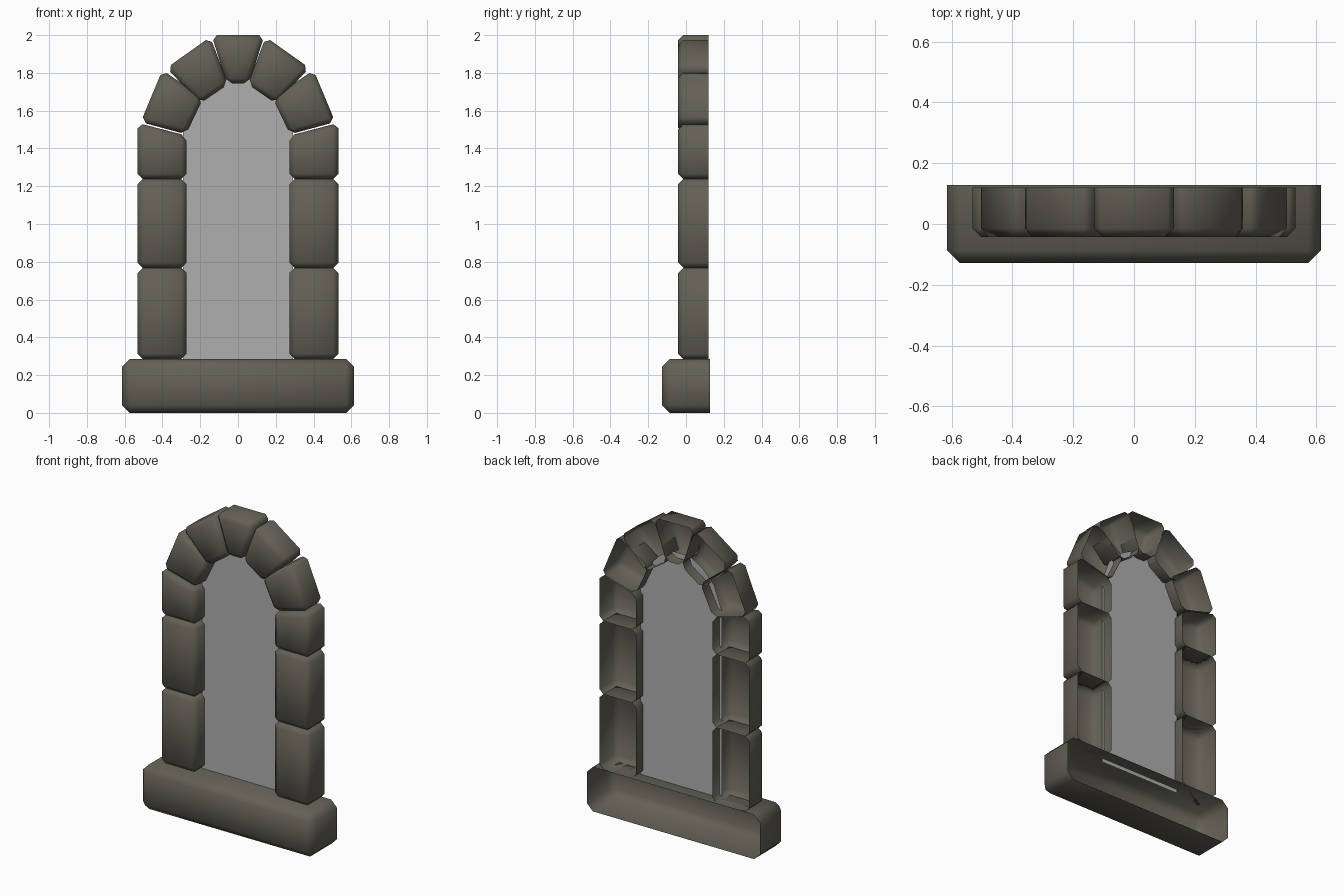
import bpy, bmesh

if "Cube" in bpy.data.objects:
    bpy.data.objects.remove(bpy.data.objects["Cube"])


def material(name, rgb):
    m = bpy.data.materials.new(name)
    m.diffuse_color = (*rgb, 1)
    m.use_nodes = True
    m.node_tree.nodes["Principled BSDF"].inputs["Base Color"].default_value = m.diffuse_color
    return m


stone = material("grey_brown_stone", (0.125, 0.117, 0.092))
pane = material("light_grey_pane", (0.43, 0.43, 0.43))


def finish(bm, name, mat, smooth=True):
    me = bpy.data.meshes.new(name)
    for f in bm.faces:
        f.smooth = smooth
    bm.to_mesh(me)
    bm.free()
    me.materials.append(mat)
    ob = bpy.data.objects.new(name, me)
    bpy.context.collection.objects.link(ob)
    return ob


def block(name, outline, front, back, chamfer, mirrored=False):
    """Chamfered stone shell, open at the back; outline (x, z) counter-clockwise."""
    bm = bmesh.new()
    fv = [bm.verts.new((x, front, z)) for x, z in outline]
    bv = [bm.verts.new((x, back, z)) for x, z in outline]
    bm.faces.new(fv)
    n = len(fv)
    for i in range(n):
        j = (i + 1) % n
        bm.faces.new((fv[j], fv[i], bv[i], bv[j]))
    edges = [e for e in bm.edges if not e.is_boundary]
    bmesh.ops.bevel(bm, geom=edges, offset=chamfer, segments=1,
                    profile=0.5, affect='EDGES')
    ob = finish(bm, name, stone)
    if mirrored:
        mod = ob.modifiers.new("mirror", 'MIRROR')
        mod.use_mirror_merge = False
    return ob


# sill
block("sill", [(-0.615, 0), (0.615, 0), (0.615, 0.285), (-0.615, 0.285)],
      -0.128, 0.128, 0.042)

# jamb stones on both sides
F, B, C = -0.042, 0.12, 0.028
for i, (z0, zin, zout) in enumerate([(0.285, 0.768, 0.768),
                                     (0.768, 1.238, 1.238),
                                     (1.238, 1.468, 1.54)]):
    block(f"jamb_stone_{i + 1}",
          [(0.272, z0), (0.532, z0), (0.532, zout), (0.272, zin)]
          if zin == zout else
          [(0.272, z0), (0.532, z0), (0.532, 1.54 - 0.005), (0.272, zin)],
          F, B, C, True)

# arch stones on both sides
block("arch_stone_lower", [(0.275, 1.475), (0.515, 1.54), (0.40, 1.815), (0.185, 1.665)],
      F, B, C, True)
block("arch_stone_upper", [(0.20, 1.638), (0.378, 1.826), (0.147, 1.99), (0.052, 1.74)],
      F, B, C, True)

# keystone
block("keystone", [(-0.06, 1.745), (0.06, 1.745), (0.14, 2.0), (-0.14, 2.0)], F, B, C)

# pane, tucked slightly into the surrounding stones
bm = bmesh.new()
half = [(0.29, 0.26), (0.29, 1.49), (0.235, 1.64), (0.15, 1.73), (0.06, 1.78)]
pts = half + [(-x, z) for x, z in reversed(half)]
bm.faces.new([bm.verts.new((x, 0.05, z)) for x, z in pts])
finish(bm, "window_pane", pane, False)
